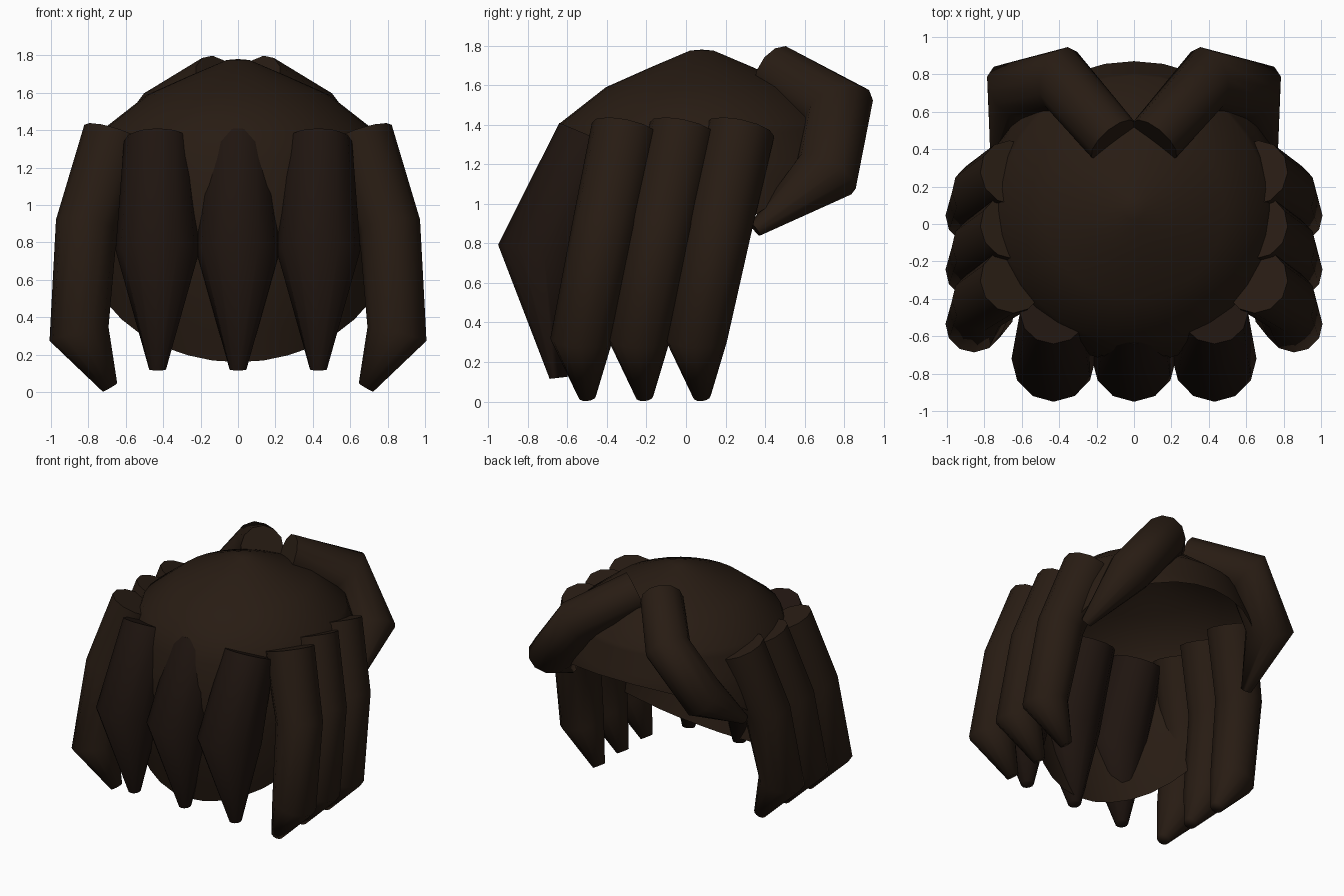
import bpy, bmesh, math
from mathutils import Vector

if "Cube" in bpy.data.objects:
    bpy.data.objects.remove(bpy.data.objects["Cube"])


def material(name, rgb):
    m = bpy.data.materials.new(name)
    m.diffuse_color = (*rgb, 1)
    m.use_nodes = True
    m.node_tree.nodes["Principled BSDF"].inputs["Base Color"].default_value = m.diffuse_color
    return m


BROWN = material("brown", (0.021, 0.0115, 0.0065))
DARK = material("dark_brown", (0.014, 0.0075, 0.005))


def finish(name, bm, mat, angle):
    me = bpy.data.meshes.new(name)
    bmesh.ops.recalc_face_normals(bm, faces=bm.faces)
    bm.to_mesh(me)
    bm.free()
    ob = bpy.data.objects.new(name, me)
    bpy.context.collection.objects.link(ob)
    me.materials.append(mat)
    bpy.ops.object.select_all(action='DESELECT')
    bpy.context.view_layer.objects.active = ob
    ob.select_set(True)
    bpy.ops.object.shade_smooth_by_angle(angle=math.radians(angle))
    return ob


def lock(name, path, radii, mat, sides=12):
    """Tapered tube with mitred bends and closed ends."""
    pts = [Vector(p) for p in path]
    bm = bmesh.new()
    rings = []
    for i, p in enumerate(pts):
        a = (p - pts[i - 1]).normalized() if i else None
        b = (pts[i + 1] - p).normalized() if i < len(pts) - 1 else None
        t = ((a or b) + (b or a)).normalized()
        ref = Vector((0, 1, 0)) if abs(t.y) < 0.9 else Vector((0, 0, 1))
        u = (ref - t * ref.dot(t)).normalized()
        v = t.cross(u)
        # stretch across the bend so the tube keeps its thickness
        k = (a - b) if a and b else Vector()
        s = 1 / max(0.6, t.dot(a or b)) - 1
        k = k.normalized()
        ring = []
        for j in range(sides):
            w = 2 * math.pi * j / sides
            d = (u * math.cos(w) + v * math.sin(w)) * radii[i]
            ring.append(bm.verts.new(p + d + k * d.dot(k) * s))
        rings.append(ring)
    for r, q in zip(rings, rings[1:]):
        for j in range(sides):
            n = (j + 1) % sides
            bm.faces.new((r[j], r[n], q[n], q[j]))
    bm.faces.new(rings[0])
    bm.faces.new(rings[-1])
    return finish(name, bm, mat, 75)


# Cap: lathed dome shell (radius, height), cut high at the back, low at the front
PROFILE = [(0.06, 1.775), (0.26, 1.69), (0.485, 1.59), (0.715, 1.41), (0.79, 1.18),
           (0.82, 0.95), (0.80, 0.70), (0.767, 0.46), (0.69, 0.16), (0.6, 0.0)]


def radius(z):
    for (r0, z0), (r1, z1) in zip(PROFILE, PROFILE[1:]):
        if z >= z1:
            return r0 + (r1 - r0) * (z0 - z) / (z0 - z1)
    return PROFILE[-1][0]


def rim_height(y):
    return 0.95 + (0.43 if y > 0.34 else 0.83) * (y - 0.34)


bm = bmesh.new()
SEG, ROWS = 32, 8
pole = bm.verts.new((0, 0.08, 1.78))
cols = []
for s in range(SEG):
    phi = 2 * math.pi * s / SEG
    rim = 1.4
    while rim > 0.1 and rim > rim_height(0.08 + radius(rim) * math.sin(phi)):
        rim -= 0.004
    zs = [z for r, z in PROFILE[:4]]
    zs += [1.41 + (rim - 1.41) * k / ROWS for k in range(1, ROWS + 1)]
    cols.append([bm.verts.new((radius(z) * math.cos(phi), 0.08 + radius(z) * math.sin(phi), z))
                 for z in zs])
for s in range(SEG):
    a, b = cols[s], cols[(s + 1) % SEG]
    bm.faces.new((pole, a[0], b[0]))
    for r in range(len(a) - 1):
        bm.faces.new((a[r], a[r + 1], b[r + 1], b[r]))
finish("hair_cap", bm, BROWN, 60)

# Three front locks
for i, x in enumerate((-0.43, 0, 0.43)):
    lock(f"front_lock_{i + 1}",
         [(x, -0.475, 1.34), (x, -0.72, 0.76), (x, -0.645, 0.12)],
         [0.18, 0.225, 0.045], DARK)

for side, tag in ((1, "right"), (-1, "left")):
    # Three hanging side locks
    for i in range(3):
        y = -0.53 + 0.29 * i
        lock(f"side_lock_{tag}_{i + 1}",
             [(side * 0.655, y + 0.225, 1.375), (side * 0.81, y + 0.12, 0.89),
              (side * 0.85, y, 0.31), (side * 0.685, y + 0.03, 0.025)],
             [0.175, 0.165, 0.155, 0.045], BROWN)
    # Swept back lock
    lock(f"back_lock_{tag}",
         [(side * 0.11, 0.45, 1.66), (side * 0.39, 0.775, 1.48),
          (side * 0.64, 0.71, 1.15), (side * 0.73, 0.35, 0.87)],
         [0.15, 0.16, 0.16, 0.04], BROWN)
